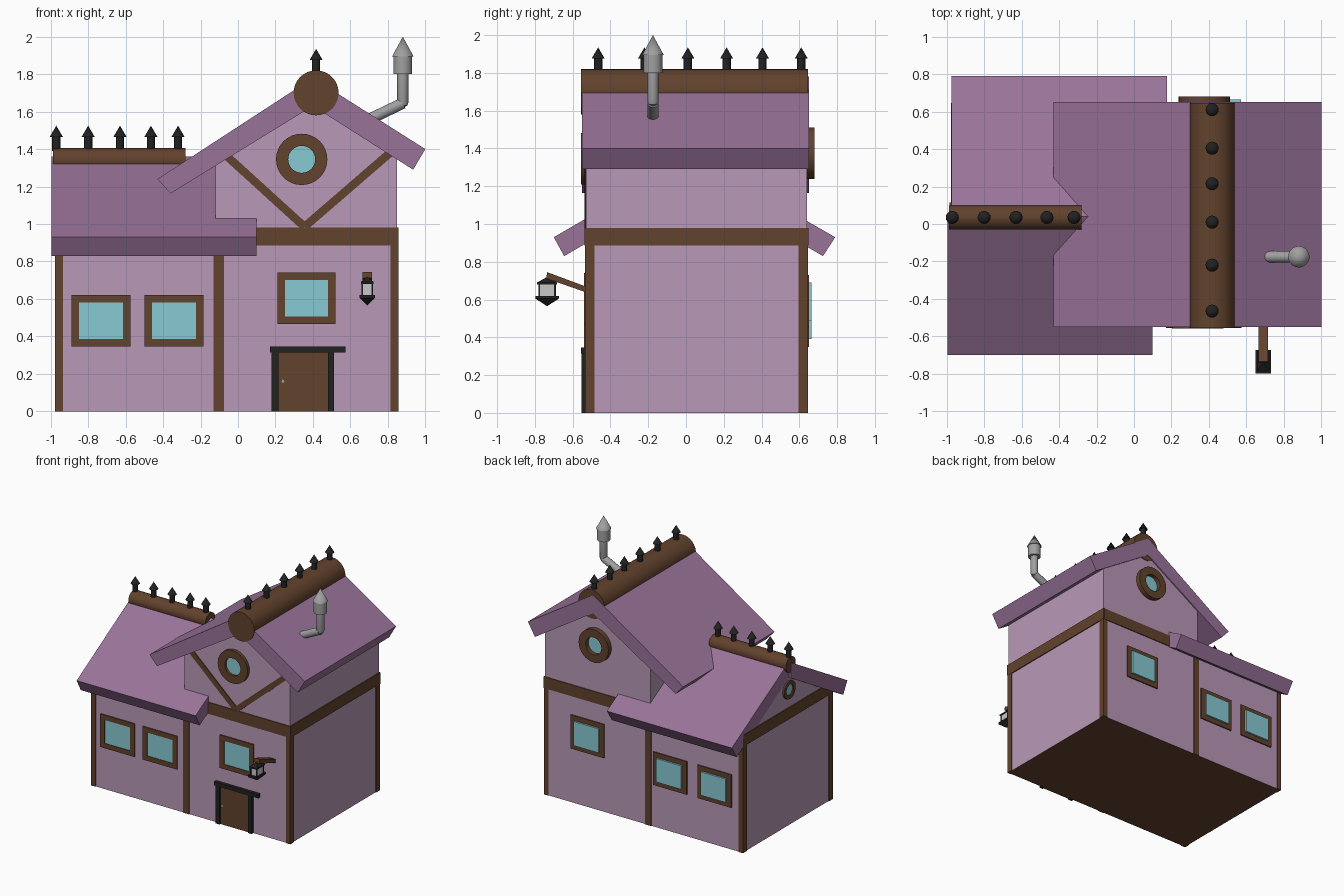
import bpy, bmesh, math
from mathutils import Vector

if "Cube" in bpy.data.objects:
    bpy.data.objects.remove(bpy.data.objects["Cube"])


def material(name, r, g, b):
    m = bpy.data.materials.new(name)
    m.diffuse_color = [(c / 255 / 12.92 if c < 11 else ((c / 255 + 0.055) / 1.055) ** 2.4)
                       for c in (r, g, b)] + [1]
    m.use_nodes = True
    m.node_tree.nodes["Principled BSDF"].inputs["Base Color"].default_value = m.diffuse_color
    return m


WALL = material("mauve_plaster", 185, 152, 183)
ROOF = material("purple_roof", 153, 115, 153)
WOOD = material("brown_wood", 98, 66, 45)
GLASS = material("cyan_glass", 135, 202, 210)
BLACK = material("black_iron", 33, 33, 33)
GREY = material("grey_metal", 160, 160, 160)
PALE = material("lamp_glass", 200, 200, 200)


def build(name, verts, faces, mat):
    me = bpy.data.meshes.new(name)
    bm = bmesh.new()
    vs = [bm.verts.new(v) for v in verts]
    for f in faces:
        bm.faces.new([vs[i] for i in f])
    bmesh.ops.remove_doubles(bm, verts=bm.verts, dist=1e-5)
    bmesh.ops.recalc_face_normals(bm, faces=bm.faces)
    bm.to_mesh(me)
    bm.free()
    me.materials.append(mat)
    ob = bpy.data.objects.new(name, me)
    bpy.context.collection.objects.link(ob)
    return ob


def prism(name, prof, axis, a, b, mat):
    """Extrude a closed profile along x (profile yz) or y (profile xz)."""
    n = len(prof)
    verts = [(t, p, z) if axis == 'x' else (p, t, z) for t in (a, b) for p, z in prof]
    faces = [list(range(n)), list(range(n, 2 * n))]
    faces += [(i, (i + 1) % n, n + (i + 1) % n, n + i) for i in range(n)]
    return build(name, verts, faces, mat)


def box(name, x0, x1, y0, y1, z0, z1, mat):
    return prism(name, [(x0, z0), (x1, z0), (x1, z1), (x0, z1)], 'y', y0, y1, mat)


def lathe(name, prof, loc, mat, direction=(0, 0, 1), seg=24, ring=False, turn=0.0):
    """Revolve (radius, height) points about a direction; ring closes the profile."""
    n = len(prof)
    q = Vector((0, 0, 1)).rotation_difference(Vector(direction).normalized())
    verts = [q @ Vector((r * math.cos(turn + math.tau * i / seg),
                         r * math.sin(turn + math.tau * i / seg), h))
             for i in range(seg) for r, h in prof]
    faces = []
    for i in range(seg):
        j = (i + 1) % seg
        for k in range(n if ring else n - 1):
            l = (k + 1) % n
            f = [i * n + k, j * n + k, j * n + l, i * n + l]
            if prof[k][0] == 0:
                f.pop(1)
            elif prof[l][0] == 0:
                f.pop(2)
            faces.append(f)
    ob = build(name, verts, faces, mat)
    ob.location = loc
    if seg > 8:
        bpy.ops.object.select_all(action='DESELECT')
        ob.select_set(True)
        bpy.context.view_layer.objects.active = ob
        bpy.ops.object.shade_smooth_by_angle(angle=math.radians(35))
    return ob


def rod(name, r, a, b, mat):
    d = Vector(b) - Vector(a)
    return lathe(name, [(0, 0), (r, 0), (r, d.length), (0, d.length)], a, mat, d, 32)


X0, XM, X1, Y0, Y1 = -0.97, -0.12, 0.85, -0.53, 0.64

# Wall bodies, with a wooden underside
wing = prism("wing_walls", [(Y0, 0), (Y1, 0), (Y1, 0.95), (0.04, 1.28), (Y0, 0.95)], 'x', X0, XM, WALL)
tower = prism("main_walls", [(XM, 0), (X1, 0), (X1, 1.39), (0.40, 1.68), (XM, 1.35)], 'y', Y0, Y1, WALL)
for ob in (wing, tower):
    ob.data.materials.append(WOOD)
    for p in ob.data.polygons:
        p.material_index = int(p.normal.z < -0.9)

# Timber posts and beams
E = 0.006
for tag, y0, y1 in (("front", Y0 - E, Y0 + 0.045), ("back", Y1 - 0.045, Y1 + E)):
    box(tag + "_left_post", X0 - E, X0 + 0.035, y0, y1, 0, 0.95, WOOD)
    box(tag + "_right_post", X1 - 0.035, X1 + E, y0, y1, 0, 0.95, WOOD)
    box(tag + "_middle_post", -0.13, -0.075, y0, y1, 0, 0.95, WOOD)
    box(tag + "_beam", X0, X1, y0 - E / 4, y1 + E / 4, 0.885, 0.98, WOOD)
box("left_beam", X0 - E * 1.3, X0 + 0.03, Y0, Y1, 0.885, 0.98, WOOD)
box("right_beam", X1 - 0.03, X1 + E * 1.3, Y0 - E, Y1 + E, 0.885, 0.98, WOOD)

# Diagonal braces on the front gable
for tag, end in (("left", (-0.09, 1.39)), ("right", (0.835, 1.40))):
    a, b = Vector((0.355, 0.985)), Vector(end)
    d = (b - a).normalized() * 0.022
    s = Vector((-d.y, d.x))
    prism(tag + "_brace", [a + s, a - s, b - s, b + s], 'y', Y0 - 0.008, Y0 + 0.01, WOOD)

# Roof slabs
prism("main_roof", [(-0.43, 1.24), (-0.36, 1.163), (0.40, 1.63), (0.935, 1.29), (1.0, 1.40), (0.40, 1.78)],
      'y', -0.55, 0.65, ROOF)
prism("wing_roof_front", [(-0.70, 0.93), (-0.645, 0.83), (0.04, 1.23), (0.04, 1.36)], 'x', -0.995, 0.10, ROOF)
prism("wing_roof_back", [(0.79, 0.93), (0.725, 0.83), (0.04, 1.23), (0.04, 1.36)], 'x', -0.975, 0.175, ROOF)

# Ridge logs and their iron finials
rod("main_ridge", 0.12, (0.417, -0.555, 1.70), (0.417, 0.645, 1.70), WOOD)
rod("wing_ridge", 0.065, (-0.988, 0.035, 1.34), (-0.28, 0.035, 1.34), WOOD)
spots = [(0.417, y, 1.80) for y in (-0.465, -0.22, 0.01, 0.215, 0.405, 0.61)]
spots += [(x, 0.035, 1.39) for x in (-0.97, -0.80, -0.63, -0.465, -0.32)]
for i, p in enumerate(spots):
    lathe(f"finial_{i}", [(0, 0), (0.022, 0), (0.022, 0.075), (0.035, 0.075), (0, 0.135)], p, BLACK, seg=16)

# Stove pipe
rod("pipe_arm", 0.03, (0.62, -0.175, 1.52), (0.88, -0.175, 1.645), GREY)
lathe("pipe_stack", [(0, 0), (0.024, 0.012), (0.03, 0.03), (0.03, 0.18), (0.05, 0.18), (0.05, 0.275), (0.057, 0.275),
                     (0, 0.38)], (0.88, -0.175, 1.62), GREY)


# Square windows: four frame bars and a pane
def window(name, x0, x1, z0, z1, wall, out, pane):
    w = 0.04
    y0, y1 = sorted((wall - out * 0.01, wall + out * 0.01))
    box(name + "_sill", x0, x1, y0, y1, z0, z0 + w, WOOD)
    box(name + "_head", x0, x1, y0, y1, z1 - w, z1, WOOD)
    box(name + "_left_jamb", x0, x0 + w, y0, y1, z0 + w, z1 - w, WOOD)
    box(name + "_right_jamb", x1 - w, x1, y0, y1, z0 + w, z1 - w, WOOD)
    y0, y1 = sorted((wall, wall + out * pane))
    box(name + "_pane", x0 + w, x1 - w, y0, y1, z0 + w, z1 - w, GLASS)


window("front_window_a", -0.89, -0.575, 0.345, 0.62, Y0, -1, 0.005)
window("front_window_b", -0.50, -0.185, 0.345, 0.62, Y0, -1, 0.005)
window("front_window_c", 0.21, 0.52, 0.465, 0.74, Y0, -1, 0.005)
window("back_window_a", -0.87, -0.56, 0.35, 0.625, Y1, 1, 0.025)
window("back_window_b", -0.46, -0.15, 0.35, 0.625, Y1, 1, 0.025)
window("back_window_c", 0.30, 0.61, 0.45, 0.73, Y1, 1, 0.025)


# Round windows: a wooden ring around a disc
def porthole(name, r, r_in, depth, loc, direction, mat):
    lathe(name + "_ring", [(r_in, -0.01), (r, -0.01), (r, depth), (r_in, depth)], loc, WOOD, direction, 32, True)
    lathe(name + "_pane", [(0, 0.006), (r_in + 0.005, 0.006), (r_in + 0.005, -0.005)], loc, mat, direction, 32)


porthole("front_porthole", 0.137, 0.072, 0.027, (0.34, Y0, 1.345), (0, -1, 0), GLASS)
porthole("back_porthole", 0.137, 0.072, 0.04, (0.375, Y1, 1.375), (0, 1, 0), GLASS)
porthole("side_porthole", 0.075, 0.045, 0.015, (X0, 0.04, 1.13), (-1, 0, 0), GLASS)

# Door
box("door", 0.215, 0.485, -0.54, -0.52, 0, 0.32, WOOD)
box("door_left_post", 0.18, 0.215, -0.552, -0.52, 0, 0.32, BLACK)
box("door_right_post", 0.48, 0.512, -0.552, -0.52, 0, 0.32, BLACK)
box("door_lintel", 0.17, 0.575, -0.556, -0.52, 0.315, 0.347, BLACK)
lathe("door_knob", [(0, 0), (0.008, 0), (0.009, 0.008), (0, 0.014)], (0.24, -0.54, 0.16), GREY, (0, -1, 0), 12)

# Lantern on its bracket
prism("lantern_bracket", [(-0.52, 0.635), (-0.52, 0.665), (-0.735, 0.745), (-0.74, 0.712)], 'x', 0.665, 0.715, WOOD)
LX, LY = 0.69, -0.735
for name, prof, mat in (
        ("lantern_cap", [(0, 0.68), (0.075, 0.68), (0.075, 0.69), (0, 0.72)], BLACK),
        ("lantern_glass", [(0, 0.60), (0.06, 0.60), (0.06, 0.685), (0, 0.685)], PALE),
        ("lantern_base", [(0, 0.565), (0.088, 0.605), (0.088, 0.62), (0, 0.62)], BLACK)):
    lathe(name, prof, (LX, LY, 0), mat, seg=4, turn=math.pi / 4).scale.x = 0.65
for i, (sx, sy) in enumerate(((-1, -1), (-1, 1), (1, -1), (1, 1))):
    x, y = LX + sx * 0.027, LY + sy * 0.042
    box(f"lantern_edge_{i}", x - 0.005, x + 0.005, y - 0.005, y + 0.005, 0.61, 0.685, BLACK)
